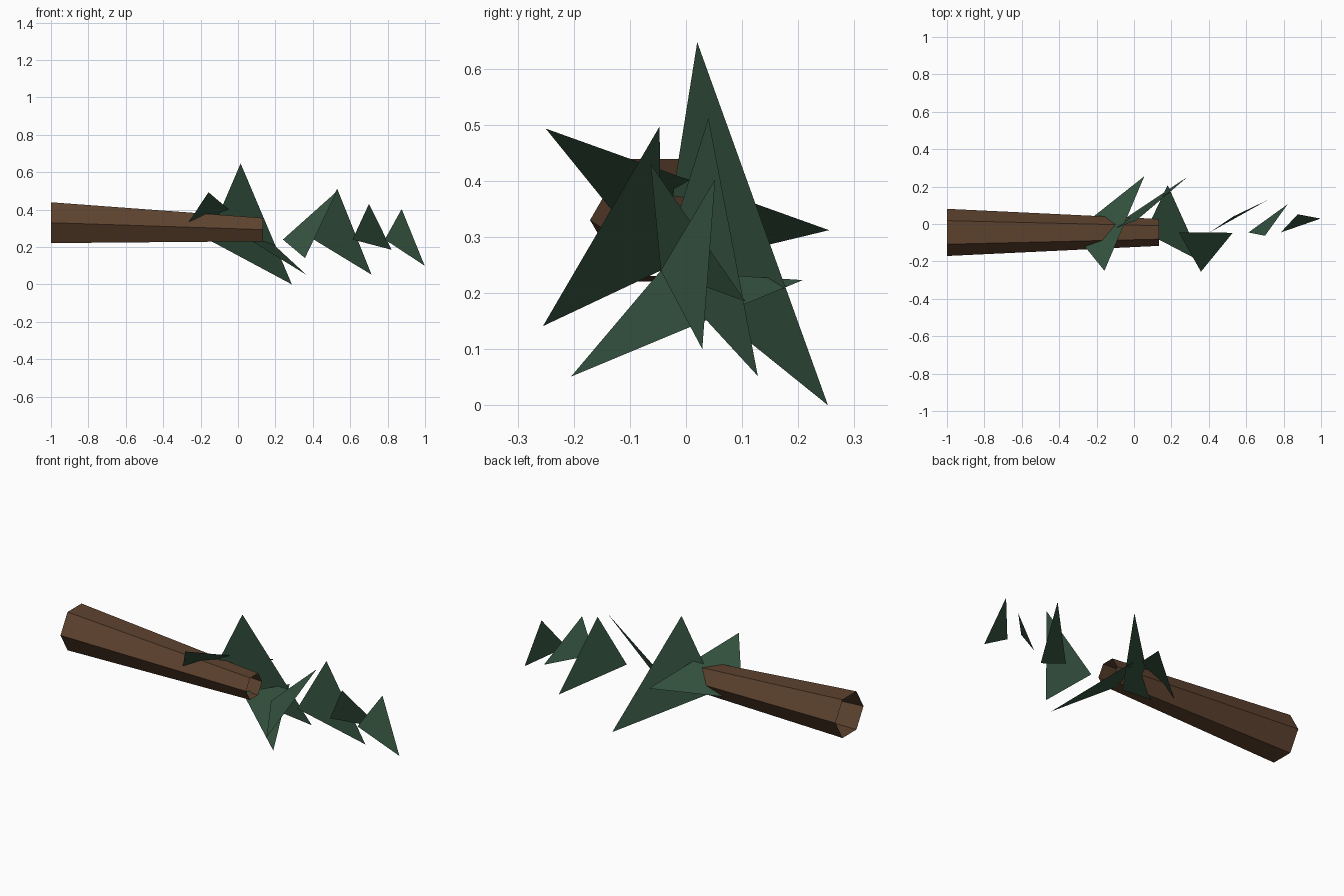
import bpy, bmesh
from math import cos, sin, pi

if "Cube" in bpy.data.objects:
    bpy.data.objects.remove(bpy.data.objects["Cube"])


def material(name, color):
    m = bpy.data.materials.new(name)
    m.diffuse_color = (*color, 1)
    m.use_nodes = True
    m.node_tree.nodes["Principled BSDF"].inputs["Base Color"].default_value = m.diffuse_color
    return m


def add_object(name, verts, faces, mat):
    mesh = bpy.data.meshes.new(name)
    mesh.from_pydata(verts, [], faces)
    mesh.materials.append(mat)
    obj = bpy.data.objects.new(name, mesh)
    bpy.context.collection.objects.link(obj)
    return obj


bark = material("bark", (0.11, 0.055, 0.028))
needles = material("needles", (0.035, 0.085, 0.05))

AXIS_Y = -0.045


# Trunk: open-ended tapering hexagonal tube lying along x
def hexagon(x, z, r):
    return [(x, AXIS_Y + r * cos(i * pi / 3), z + r * sin(i * pi / 3)) for i in range(6)]


rings = hexagon(-1.0, 0.33, 0.126) + hexagon(0.133, 0.293, 0.072)
sides = [(i, i + 6, (i + 1) % 6 + 6, (i + 1) % 6) for i in range(6)]
trunk = add_object("trunk", rings, sides, bark)
bm = bmesh.new()
bm.from_mesh(trunk.data)
bmesh.ops.recalc_face_normals(bm, faces=bm.faces)
bm.to_mesh(trunk.data)
bm.free()

# Branches: single flat triangles fanning out from points along one axis
# (root x on the axis, first tip, second tip)
branches = [
    (-0.324, (0.055, 0.255, 0.312), (-0.158, -0.25, 0.493)),
    (-0.160, (0.014, 0.02, 0.647), (0.288, 0.253, 0.0)),
    (0.060, (0.18, 0.208, 0.223), (0.366, -0.205, 0.051)),
    (0.240, (0.528, -0.047, 0.497), (0.358, -0.255, 0.141)),
    (0.405, (0.53, 0.04, 0.512), (0.714, 0.128, 0.052)),
    (0.612, (0.70, -0.063, 0.43), (0.822, 0.106, 0.185)),
    (0.785, (0.875, 0.052, 0.403), (0.998, 0.029, 0.10)),
]
for n, (x, tip_a, tip_b) in enumerate(branches, 1):
    add_object(f"branch_{n}", [(x, AXIS_Y, 0.24), tip_a, tip_b], [(0, 1, 2)], needles)
